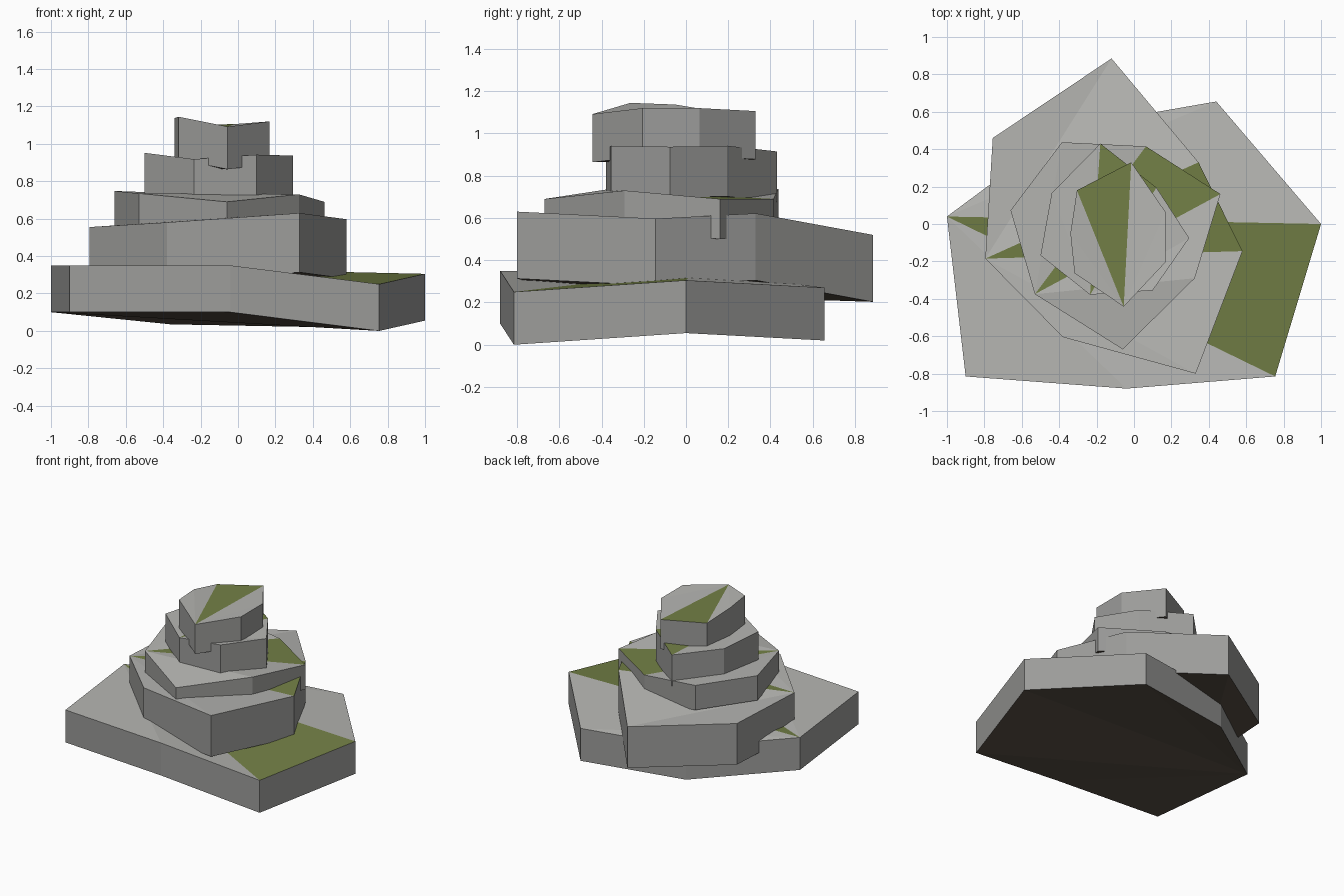
import bpy, bmesh

if "Cube" in bpy.data.objects:
    bpy.data.objects.remove(bpy.data.objects["Cube"])


def material(name, rgb):
    mat = bpy.data.materials.new(name)
    mat.diffuse_color = (*rgb, 1)
    mat.use_nodes = True
    mat.node_tree.nodes["Principled BSDF"].inputs["Base Color"].default_value = mat.diffuse_color
    return mat


materials = [material("stone_side", (0.33, 0.33, 0.32)), material("stone_top", (0.47, 0.47, 0.45)),
             material("moss", (0.17, 0.214, 0.061)), material("dark_earth", (0.10, 0.08, 0.06))]
SIDE, TOP, MOSS, UNDER = range(4)


def slab(name, rim, thickness):
    """Seven-sided tilted slab; rim is (x, y, top z), counter-clockwise from the fan apex."""
    bm = bmesh.new()
    top = [bm.verts.new(p) for p in rim]
    low = [bm.verts.new((x, y, z - thickness)) for x, y, z in rim]
    n = len(rim)
    for i in range(n):
        j = (i + 1) % n
        bm.faces.new((low[i], low[j], top[j], top[i])).material_index = SIDE
    # uneven top and underside as triangle fans, with one mossy facet on top
    for i in range(1, n - 1):
        bm.faces.new((top[0], top[i], top[i + 1])).material_index = MOSS if i == 3 else TOP
        bm.faces.new((low[0], low[i + 1], low[i])).material_index = UNDER
    mesh = bpy.data.meshes.new(name)
    bm.to_mesh(mesh)
    bm.free()
    for mat in materials:
        mesh.materials.append(mat)
    bpy.context.collection.objects.link(bpy.data.objects.new(name, mesh))


# widest slab, on the ground
slab("base_rock", [(-1, .04, .35), (-.9, -.815, .35), (-.04, -.88, .35), (.755, -.815, .25),
                   (1, 0, .305), (.44, .655, .27), (-.36, .515, .285)], .25)
# second slab, overhanging at the back
slab("lower_rock", [(-.795, -.185, .555), (-.38, -.605, .58), (.33, -.8, .63), (.58, -.145, .597),
                    (.345, .33, .622), (-.12, .885, .52), (-.755, .46, .552)], .317)
# thin middle slab
slab("middle_rock", [(-.53, -.375, .735), (-.06, -.67, .69), (.325, -.29, .73), (.462, .16, .69),
                     (.064, .415, .69), (-.385, .437, .738), (-.66, .073, .748)], .19)
# fourth slab
slab("upper_rock", [(-.235, -.378, .918), (.1, -.355, .942), (.295, -.075, .937), (.12, .195, .942),
                    (-.18, .43, .915), (-.44, .165, .932), (-.5, -.168, .952)], .24)
# cap stone
slab("cap_rock", [(-.055, -.442, 1.092), (.168, -.205, 1.12), (.168, .065, 1.12), (-.015, .33, 1.106),
                  (-.305, .18, 1.098), (-.34, -.05, 1.137), (-.318, -.263, 1.145)], .228)
